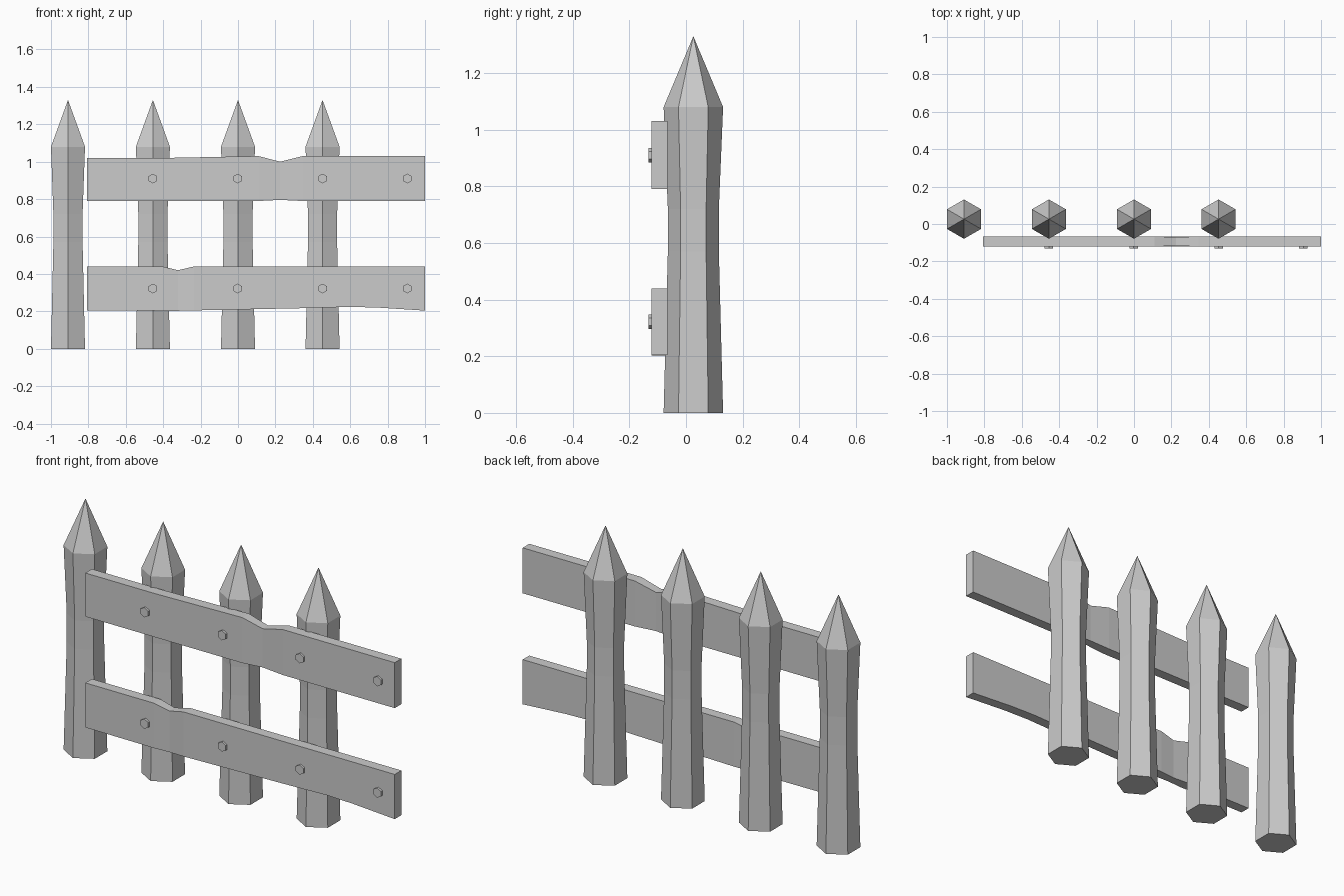
import bpy, bmesh
from math import sin, cos, pi

if "Cube" in bpy.data.objects:
    bpy.data.objects.remove(bpy.data.objects["Cube"])


def make_object(name, verts, faces):
    mesh = bpy.data.meshes.new(name)
    mesh.from_pydata(verts, [], faces)
    bm = bmesh.new()
    bm.from_mesh(mesh)
    bmesh.ops.recalc_face_normals(bm, faces=bm.faces)
    bm.to_mesh(mesh)
    bm.free()
    obj = bpy.data.objects.new(name, mesh)
    bpy.context.collection.objects.link(obj)
    return obj


def loft(rings, n):
    """Quads joining consecutive rings of n vertices."""
    return [(r * n + i, r * n + (i + 1) % n, (r + 1) * n + (i + 1) % n, (r + 1) * n + i)
            for r in range(rings - 1) for i in range(n)]


def hexagon(radius):
    return [(radius * cos(pi / 2 + i * pi / 3), radius * sin(pi / 2 + i * pi / 3))
            for i in range(6)]


def post(name, x):
    # six-sided stake, waisted in the middle, pointed on top
    profile = [(0, 0.105), (0.57, 0.09), (0.72, 0.09), (1.08, 0.105)]
    verts = [(x + a, 0.026 + b, z) for z, r in profile for a, b in hexagon(r)]
    tip = len(verts)
    verts.append((x, 0.026, 1.33))
    faces = loft(len(profile), 6) + [tuple(range(6))]
    faces += [(tip - 6 + i, tip - 6 + (i + 1) % 6, tip) for i in range(6)]
    return make_object(name, verts, faces)


def rail(name, sections, front=-0.121, back=-0.066):
    # plank lofted along x through (x, bottom, top, thinning) sections
    verts = []
    for x, lo, hi, d in sections:
        verts += [(x, front + d, lo), (x, back - d, lo), (x, back - d, hi), (x, front + d, hi)]
    n = len(verts)
    faces = loft(len(sections), 4) + [(0, 1, 2, 3), (n - 4, n - 3, n - 2, n - 1)]
    return make_object(name, verts, faces)


def bolt(name, x, z):
    # hexagonal bolt head on the front of a rail
    verts = [(x + a, y, z + b) for y in (-0.132, -0.11) for a, b in hexagon(0.026)]
    return make_object(name, verts, loft(2, 6) + [tuple(range(6)), tuple(range(6, 12))])


# Four stakes
for i, px in enumerate((-0.909, -0.455, 0.0, 0.452)):
    post(f"post_{i + 1}", px)

# Two planks with a chipped upper edge
rail("upper_rail", [(-0.807, 0.79, 1.02, 0), (-0.40, 0.79, 1.02, 0), (0.11, 0.79, 1.03, 0),
                    (0.225, 0.796, 1.0, 0.005), (0.345, 0.79, 1.03, 0), (1.0, 0.79, 1.03, 0)])
rail("lower_rail", [(-0.807, 0.205, 0.44, 0), (-0.405, 0.203, 0.44, 0),
                    (-0.32, 0.203, 0.42, 0.005), (-0.235, 0.205, 0.44, 0),
                    (0.35, 0.217, 0.44, 0), (0.60, 0.224, 0.44, 0),
                    (0.75, 0.22, 0.44, 0), (1.0, 0.204, 0.44, 0)])

# Bolt heads, four per rail
for row, bz in (("upper", 0.91), ("lower", 0.322)):
    for i, bx in enumerate((-0.455, -0.002, 0.452, 0.905)):
        bolt(f"{row}_bolt_{i + 1}", bx, bz)
